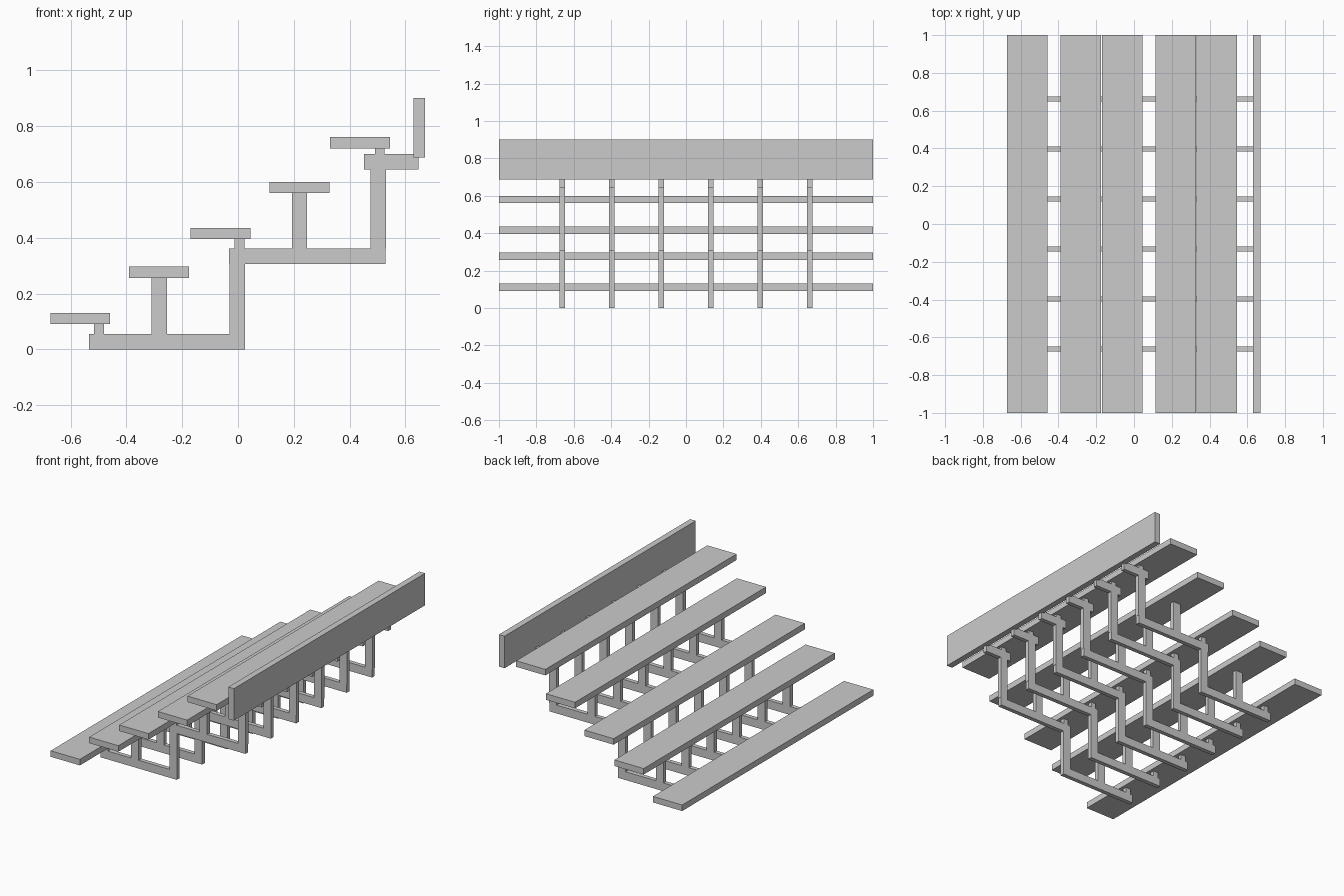
import bpy

if "Cube" in bpy.data.objects:
    bpy.data.objects.remove(bpy.data.objects["Cube"])


def box(name, x0, x1, z0, z1, y, width):
    """Box spanning x0..x1 and z0..z1, centred on y."""
    bpy.ops.mesh.primitive_cube_add(size=1, location=((x0 + x1) / 2, y, (z0 + z1) / 2))
    ob = bpy.context.object
    ob.name = name
    ob.scale = (x1 - x0, width, z1 - z0)
    bpy.ops.object.transform_apply(location=False, rotation=False, scale=True)
    return ob


# Long planks: alternating footboards and seats (left edge, bottom)
planks = [
    ("lower_footboard", -0.672, 0.09),
    ("lower_seat", -0.39, 0.256),
    ("middle_footboard", -0.17, 0.395),
    ("middle_seat", 0.113, 0.56),
    ("upper_seat", 0.33, 0.72),
]
for name, x, z in planks:
    box(name, x, x + 0.214, z, z + 0.04, 0, 2.0)

# Upright guard board at the back
box("back_board", 0.629, 0.67, 0.688, 0.90, 0, 2.0)

# Stepped support frame, in the x-z plane (x0, x1, z0, z1)
frame = [
    ("base_beam", -0.533, 0.025, 0.0, 0.055),
    ("lower_foot_post", -0.515, -0.48, 0.055, 0.09),
    ("lower_seat_post", -0.309, -0.254, 0.055, 0.256),
    ("lower_upright", -0.03, 0.025, 0.055, 0.306),
    ("middle_beam", -0.032, 0.528, 0.306, 0.361),
    ("middle_foot_post", -0.012, 0.023, 0.361, 0.395),
    ("middle_seat_post", 0.193, 0.248, 0.361, 0.56),
    ("upper_upright", 0.475, 0.53, 0.361, 0.645),
    ("top_beam", 0.451, 0.646, 0.645, 0.70),
    ("upper_seat_post", 0.49, 0.525, 0.70, 0.72),
]

# Six frames spaced evenly along the length
for i in range(6):
    y = -0.662 + i * 0.2648
    for name, x0, x1, z0, z1 in frame:
        box(f"{name}_{i + 1}", x0, x1, z0, z1, y, 0.028)
